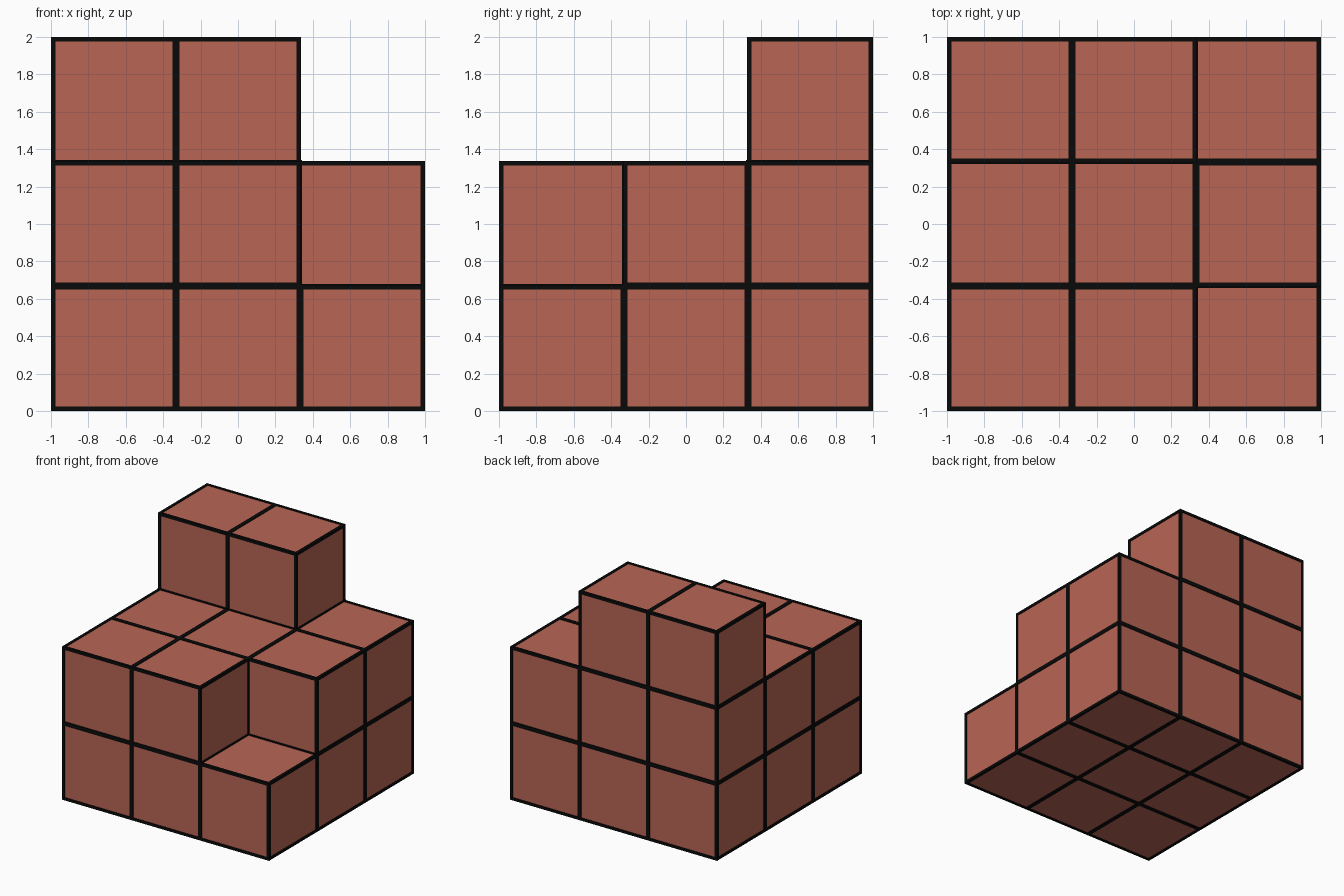
import bpy
import bmesh
from itertools import product
from mathutils import Vector

if "Cube" in bpy.data.objects:
    bpy.data.objects.remove(bpy.data.objects["Cube"], do_unlink=True)

PROUD = 0.006                     # how far the trim stands out of the faces
INSET = 0.018                     # how far the trim reaches over a face
INNER = 0.011                     # half width of trim in inside corners
CELL = (2 - 2 * PROUD) / 3
ORIGIN = Vector((PROUD - 1, PROUD - 1, PROUD))

# Column heights, front row first, left to right in x
HEIGHTS = [(2, 2, 1), (2, 2, 2), (3, 3, 2)]


def filled(cell):
    x, y, z = cell
    return 0 <= x < 3 and 0 <= y < 3 and 0 <= z < HEIGHTS[y][x]


def material(name, colour, roughness):
    mat = bpy.data.materials.new(name)
    mat.use_nodes = True
    mat.diffuse_color = colour
    shader = mat.node_tree.nodes["Principled BSDF"]
    shader.inputs["Base Color"].default_value = colour
    shader.inputs["Roughness"].default_value = roughness
    return mat


def make_object(name, bm, mat):
    mesh = bpy.data.meshes.new(name)
    bm.to_mesh(mesh)
    bm.free()
    mesh.materials.append(mat)
    obj = bpy.data.objects.new(name, mesh)
    bpy.context.collection.objects.link(obj)


def add_box(bm, low, high):
    verts = bmesh.ops.create_cube(bm, size=1)["verts"]
    for v in verts:
        v.co = [low[i] if v.co[i] < 0 else high[i] for i in range(3)]


# Stacked blocks: one box per cell, welded, with the inner walls removed
blocks = bmesh.new()
for cell in product(range(3), repeat=3):
    if filled(cell):
        low = ORIGIN + Vector(cell) * CELL
        add_box(blocks, low, low + Vector((CELL, CELL, CELL)))
walls = {}
for face in blocks.faces:
    key = tuple(round(c, 3) for c in face.calc_center_median())
    walls.setdefault(key, []).append(face)
inner_walls = [f for group in walls.values() if len(group) > 1 for f in group]
bmesh.ops.delete(blocks, geom=inner_walls, context="FACES")
bmesh.ops.remove_doubles(blocks, verts=blocks.verts, dist=0.001)
bmesh.ops.recalc_face_normals(blocks, faces=blocks.faces)
make_object("stacked_blocks", blocks,
            material("brick_red", (0.48, 0.13, 0.09, 1), 0.7))

# Black trim: a bar on every exposed block edge, shaped by the cells around it
trim = bmesh.new()
for axis, point in product(range(3), product(range(4), repeat=3)):
    if point[axis] == 3:
        continue
    a, b = [i for i in range(3) if i != axis]
    around = []
    for side in product((-1, 0), repeat=2):
        cell = list(point)
        cell[a] += side[0]
        cell[b] += side[1]
        if filled(cell):
            around.append(side)
    if len(around) not in (1, 2, 3):
        continue
    low = ORIGIN + Vector(point) * CELL
    high = low.copy()
    low[axis] -= PROUD
    high[axis] += CELL + PROUD
    for k, i in enumerate((a, b)):
        sides = {s[k] for s in around}
        if len(around) == 3:
            low[i] -= INNER
            high[i] += INNER
        else:
            low[i] -= INSET if -1 in sides else PROUD
            high[i] += INSET if 0 in sides else PROUD
    add_box(trim, low, high)
make_object("edge_trim", trim, material("black", (0.003, 0.003, 0.003, 1), 0.8))
